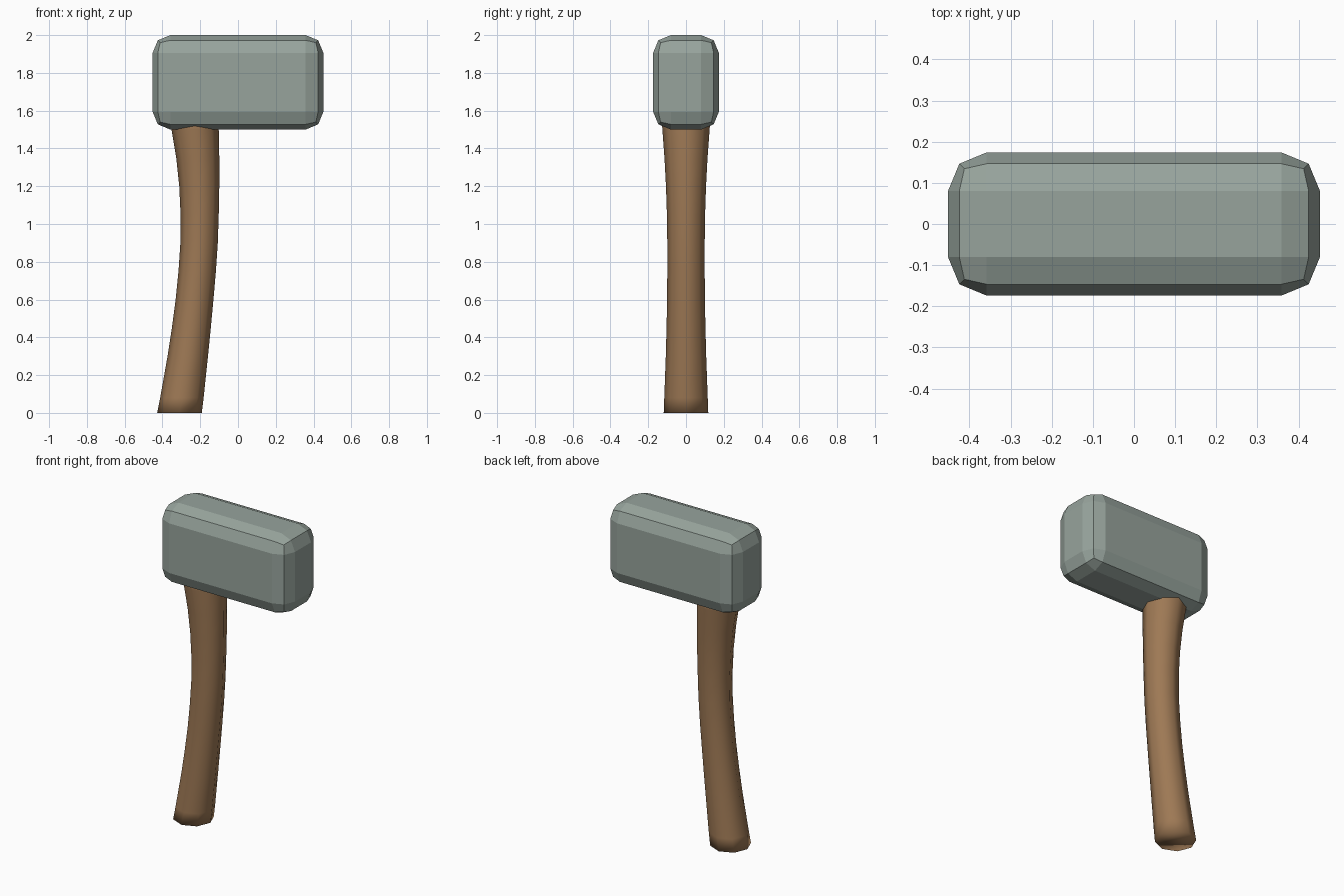
import bpy, bmesh, math

if "Cube" in bpy.data.objects:
    bpy.data.objects.remove(bpy.data.objects["Cube"])


def material(name, rgb):
    m = bpy.data.materials.new(name)
    m.diffuse_color = (*rgb, 1.0)
    m.use_nodes = True
    m.node_tree.nodes["Principled BSDF"].inputs["Base Color"].default_value = m.diffuse_color
    return m


def make_object(name, bm, mat):
    bmesh.ops.recalc_face_normals(bm, faces=bm.faces[:])
    mesh = bpy.data.meshes.new(name)
    bm.to_mesh(mesh)
    bm.free()
    mesh.materials.append(mat)
    obj = bpy.data.objects.new(name, mesh)
    bpy.context.collection.objects.link(obj)
    return obj


stone = material("grey_stone", (0.31, 0.37, 0.335))
wood = material("brown_wood", (0.34, 0.19, 0.09))

# Hammer head: block with a two-step rounded bevel, flat shaded
bm = bmesh.new()
bmesh.ops.create_cube(bm, size=1)
for v in bm.verts:
    v.co = (v.co.x * 0.904, v.co.y * 0.348, v.co.z * 0.5 + 1.75)
bmesh.ops.bevel(bm, geom=bm.edges[:], offset=0.094, offset_type='OFFSET',
                segments=2, profile=0.5, affect='EDGES')
make_object("hammer_head", bm, stone)

# Handle: eight-sided, bowed and flared at both ends (height, centre x, radius)
path = [(0.0, -0.310, 0.118), (0.08, -0.297, 0.115), (0.3, -0.266, 0.107),
        (0.45, -0.247, 0.103), (0.6, -0.230, 0.100), (0.75, -0.216, 0.099),
        (0.9, -0.206, 0.099), (1.05, -0.203, 0.101), (1.2, -0.205, 0.106),
        (1.35, -0.213, 0.114), (1.5, -0.227, 0.125), (1.58, -0.236, 0.130)]
SIDES = 8
bm = bmesh.new()
rings = []
for z, cx, r in path:
    rings.append([bm.verts.new((cx + r * math.cos(i * math.tau / SIDES),
                                r * math.sin(i * math.tau / SIDES), z))
                  for i in range(SIDES)])
for a, b in zip(rings, rings[1:]):
    for i in range(SIDES):
        j = (i + 1) % SIDES
        bm.faces.new((a[i], a[j], b[j], b[i]))
bm.faces.new(rings[0][::-1])
bm.faces.new(rings[-1])
for f in bm.faces:
    f.smooth = True
make_object("handle", bm, wood)
